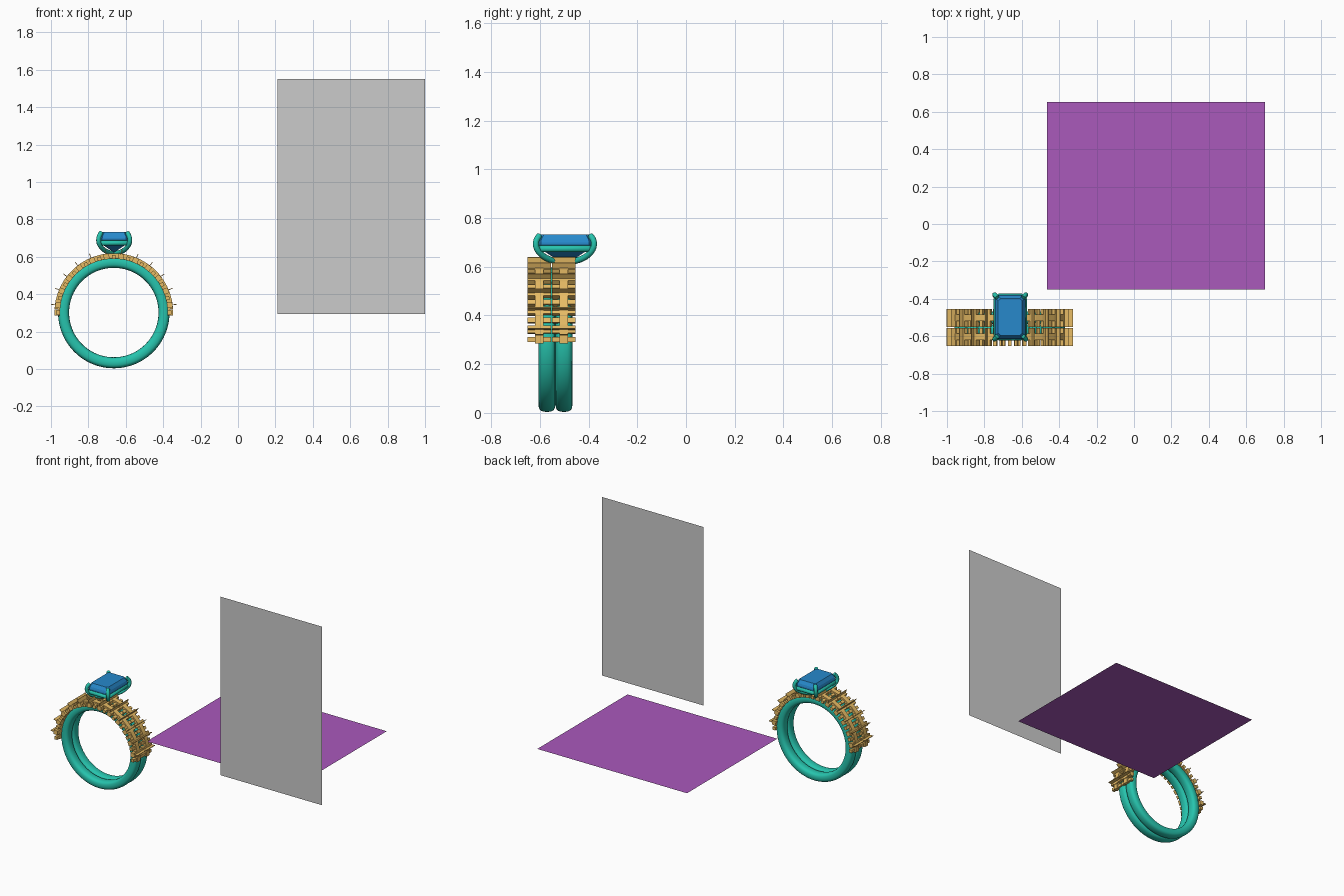
import bpy, bmesh, math
from mathutils import Matrix, Vector

if "Cube" in bpy.data.objects:
    bpy.data.objects.remove(bpy.data.objects["Cube"])

CX, CZ = -0.664, 0.302          # ring axis
GX, GY = -0.662, -0.497         # gem centre


def material(name, rgb):
    m = bpy.data.materials.new(name)
    m.diffuse_color = (*rgb, 1)
    m.use_nodes = True
    m.node_tree.nodes["Principled BSDF"].inputs["Base Color"].default_value = m.diffuse_color
    return m


TEAL = material("teal", (0.02, 0.55, 0.42))
GOLD = material("gold", (0.80, 0.50, 0.13))
BLUE = material("blue", (0.02, 0.25, 0.60))
PURPLE = material("purple", (0.40, 0.10, 0.50))


def add_object(name, bm, mat=None, smooth=False):
    bmesh.ops.recalc_face_normals(bm, faces=bm.faces)
    me = bpy.data.meshes.new(name)
    bm.to_mesh(me)
    bm.free()
    ob = bpy.data.objects.new(name, me)
    bpy.context.collection.objects.link(ob)
    if mat:
        me.materials.append(mat)
    if smooth:
        for p in me.polygons:
            p.use_smooth = True
    return ob


def bridge(bm, rings, closed=False):
    n = len(rings[0])
    for i in range(len(rings) if closed else len(rings) - 1):
        a, b = rings[i], rings[(i + 1) % len(rings)]
        for j in range(n):
            k = (j + 1) % n
            bm.faces.new((a[j], a[k], b[k], b[j]))


def sgnpow(v, p):
    return math.copysign(abs(v) ** p, v)


# Twin finger bands with a soft rounded-square section
def band(name, y):
    bm = bmesh.new()
    rings = []
    for i in range(96):
        a = 2 * math.pi * i / 96
        ring = []
        for j in range(20):
            t = 2 * math.pi * j / 20
            r = 0.2685 + 0.0295 * sgnpow(math.cos(t), 0.75)
            ring.append(bm.verts.new((CX + r * math.cos(a),
                                      y + 0.0345 * sgnpow(math.sin(t), 0.75),
                                      CZ + r * math.sin(a))))
        rings.append(ring)
    bridge(bm, rings, True)
    add_object(name, bm, TEAL, True)


band("front_band", -0.571)
band("back_band", -0.501)


# Gold settings: bars, connectors and thin upright plates around the upper half
def radial_box(bm, deg, y, width, depth, r0, r1):
    a = math.radians(deg)
    mat = (Matrix.Translation((CX, y, CZ)) @ Matrix.Rotation(-a, 4, 'Y')
           @ Matrix.Translation(((r0 + r1) / 2, 0, 0))
           @ Matrix.Diagonal((r1 - r0, depth, width, 1)))
    bmesh.ops.create_cube(bm, size=1, matrix=mat)


def setting_row(name, y):
    bm = bmesh.new()
    for k in range(25):
        deg = 7.5 * k
        main = k % 2 == 1
        radial_box(bm, deg, y, 0.030 if main else 0.020, 0.096,
                   0.287, 0.316 if main else 0.308)
        radial_box(bm, deg, y, 0.034 if k in (0, 24) else 0.043, 0.034, 0.288, 0.317)
        if main:
            radial_box(bm, deg, y, 0.004, 0.096, 0.30, 0.340)
    add_object(name, bm, GOLD)


setting_row("front_setting_row", -0.603)
setting_row("back_setting_row", -0.502)


# Cut-corner rectangle used by gem and basket rail
def octagon(bm, hx, hy, c, z):
    pts = [(hx, hy - c), (hx - c, hy), (c - hx, hy), (-hx, hy - c),
           (-hx, c - hy), (c - hx, -hy), (hx - c, -hy), (hx, c - hy)]
    return [bm.verts.new((GX + x, GY + y, z)) for x, y in pts]


# Emerald-cut gem
bm = bmesh.new()
levels = [(0.064, 0.098, 0.012, 0.733), (0.078, 0.113, 0.016, 0.712),
          (0.082, 0.117, 0.018, 0.700), (0.082, 0.117, 0.018, 0.690),
          (0.055, 0.080, 0.012, 0.660), (0.004, 0.030, 0.001, 0.626)]
rings = [octagon(bm, *l) for l in levels]
bridge(bm, rings)
bm.faces.new(rings[0])
bm.faces.new(rings[-1])
add_object("gem", bm, BLUE)


# Basket rail and prongs are round tubes
def tube(name, pts, radius, cyclic=False, spline='NURBS'):
    cu = bpy.data.curves.new(name, 'CURVE')
    cu.dimensions = '3D'
    cu.bevel_depth = radius
    cu.bevel_resolution = 3
    cu.use_fill_caps = True
    sp = cu.splines.new(spline)
    sp.points.add(len(pts) - 1)
    for p, co in zip(sp.points, pts):
        p.co = (*co, 1)
    sp.use_cyclic_u = cyclic
    if spline == 'NURBS':
        sp.order_u = 3
        sp.use_endpoint_u = True
        sp.resolution_u = 6
    cu.materials.append(TEAL)
    ob = bpy.data.objects.new(name, cu)
    bpy.context.collection.objects.link(ob)


bm = bmesh.new()
rail = [v.co.copy() for v in octagon(bm, 0.076, 0.112, 0.02, 0.674)]
bm.free()
tube("basket_rail", rail, 0.014, True, 'POLY')

for sx, nx in ((-1, "left"), (1, "right")):
    for sy, ny in ((-1, "front"), (1, "back")):
        path = [(0.005, 0.01, 0.618), (0.045, 0.065, 0.625), (0.083, 0.116, 0.665),
                (0.084, 0.122, 0.710), (0.070, 0.104, 0.728)]
        tube(f"prong_{ny}_{nx}",
             [(GX + sx * x, GY + sy * y, z) for x, y, z in path], 0.0125)


# Flat display sheets
def sheet(name, corners, mat=None):
    bm = bmesh.new()
    bm.faces.new([bm.verts.new(c) for c in corners])
    ob = add_object(name, bm, mat)
    return ob


sheet("floor_sheet", [(-0.465, -0.35, 0.297), (0.70, -0.35, 0.297),
                      (0.70, 0.653, 0.297), (-0.465, 0.653, 0.297)], PURPLE)
sheet("upright_sheet", [(0.21, -0.494, 0.295), (1.0, -0.494, 0.295),
                        (1.0, -0.494, 1.55), (0.21, -0.494, 1.55)])
